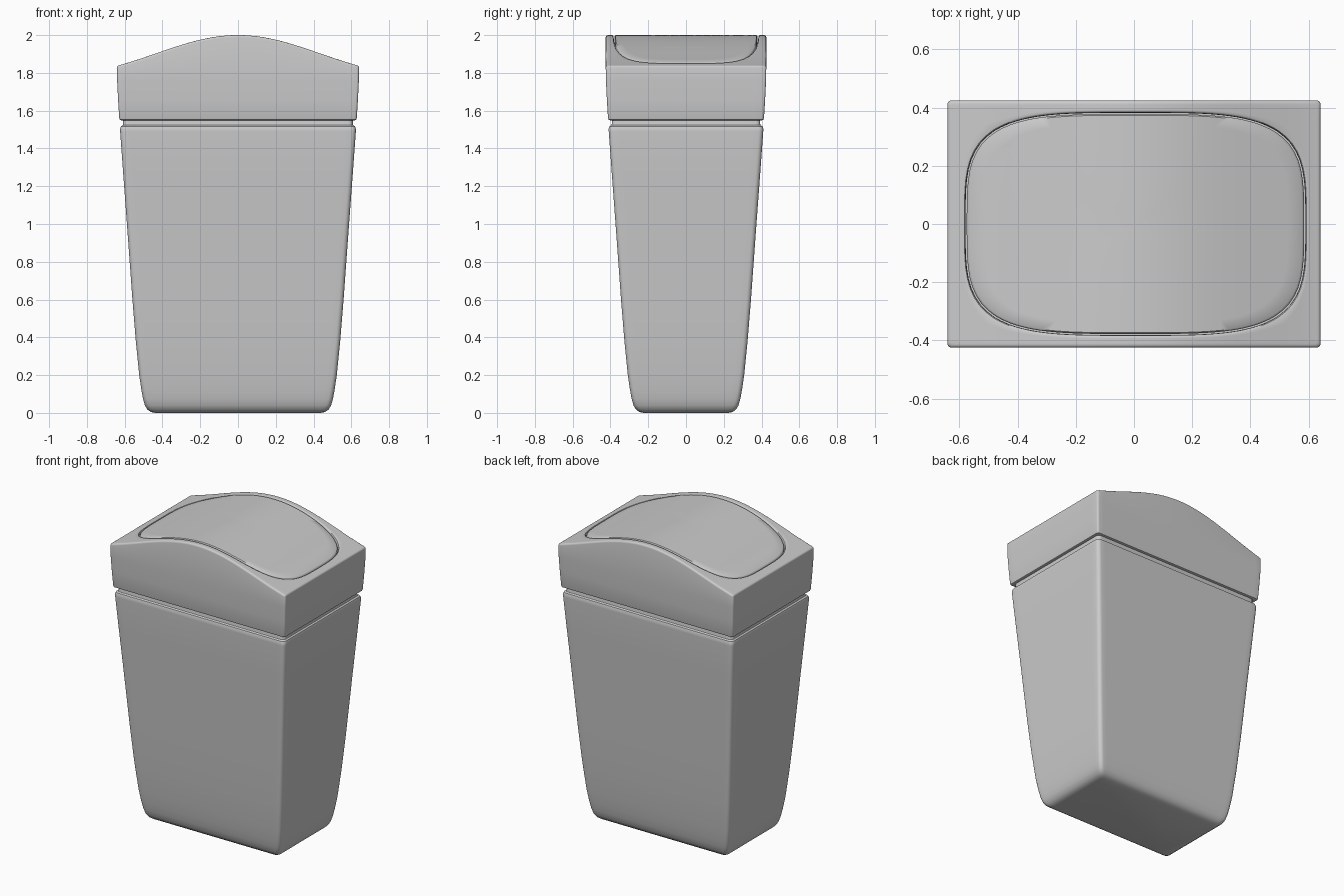
import bpy, bmesh, math

if "Cube" in bpy.data.objects:
    bpy.data.objects.remove(bpy.data.objects["Cube"])

NX, NY, NC = 40, 20, 5          # segments on long side, short side, corner
CX = 0.005                      # flap centre in x


def top(x):
    """Height of the arched lid top."""
    u = min(abs(x) / 0.63, 1.0)
    f = 0.7 * math.cos(math.pi / 2 * u) + 0.15 * (1 + math.cos(math.pi * u))
    return 1.84 + 0.16 * f


def rect(hx, hy, r):
    """Rounded rectangle outline, counter-clockwise."""
    pts = []
    corners = [(1, 1, NX), (-1, 1, NY), (-1, -1, NX), (1, -1, NY)]
    for k, (sx, sy, n) in enumerate(corners):
        cx, cy = sx * (hx - r), sy * (hy - r)
        for i in range(NC + 1):
            a = math.pi / 2 * (k + i / NC)
            pts.append((cx + r * math.cos(a), cy + r * math.sin(a)))
        tx, ty, _ = corners[(k + 1) % 4]
        x0, y0 = pts[-1]
        a = math.pi / 2 * (k + 1)
        x1 = tx * (hx - r) + r * math.cos(a)
        y1 = ty * (hy - r) + r * math.sin(a)
        for i in range(1, n):
            pts.append((x0 + (x1 - x0) * i / n, y0 + (y1 - y0) * i / n))
    return pts


def oval(a, b, n=3.8):
    """Superellipse outline matched point for point to the lid outline."""
    pts = []
    for x, y in rect(0.64, 0.425, 0.01):
        s = (abs(x / a) ** n + abs(y / b) ** n) ** (-1 / n)
        pts.append((x * s + CX, y * s))
    return pts


def at(pts, z):
    return [(x, y, z) for x, y in pts]


def on_top(pts, dz=0.0):
    return [(x, y, top(x) + dz) for x, y in pts]


def mix(p, q, t):
    return [(a + (c - a) * t, b + (d - b) * t) for (a, b), (c, d) in zip(p, q)]


def loft(name, rings, cap_start=False, cap_end=False, closed=False):
    """Skin a stack of matching outlines into one smooth object."""
    bm = bmesh.new()
    loops = [[bm.verts.new(p) for p in ring] for ring in rings]
    pairs = list(zip(loops, loops[1:]))
    if closed:
        pairs.append((loops[-1], loops[0]))
    for a, b in pairs:
        for i in range(len(a)):
            j = (i + 1) % len(a)
            bm.faces.new((a[i], a[j], b[j], b[i]))
    if cap_start:
        bm.faces.new(loops[0][::-1])
    if cap_end:
        bm.faces.new(loops[-1])
    bmesh.ops.recalc_face_normals(bm, faces=bm.faces)
    mesh = bpy.data.meshes.new(name)
    bm.to_mesh(mesh)
    bm.free()
    ob = bpy.data.objects.new(name, mesh)
    bpy.context.collection.objects.link(ob)
    bpy.ops.object.select_all(action='DESELECT')
    ob.select_set(True)
    bpy.context.view_layer.objects.active = ob
    bpy.ops.object.shade_smooth_by_angle(angle=math.radians(40))
    return ob


# Tapered bin body with rounded base, shoulder and recessed neck
profile = [(0.44, 0.0), (0.462, 0.005), (0.48, 0.018), (0.493, 0.04),
           (0.503, 0.075), (0.512, 0.125), (0.523, 0.2), (0.541, 0.38),
           (0.559, 0.6), (0.588, 1.0), (0.608, 1.27), (0.624, 1.49),
           (0.624, 1.505), (0.620, 1.517), (0.610, 1.523), (0.608, 1.53),
           (0.608, 1.57)]
loft("bin_body", [at(rect(hx, hx - 0.215, 0.025), z) for hx, z in profile],
     cap_start=True, cap_end=True)

# Lid: skirt, rounded upper edge, arched top with an oval opening
R = 0.012
rings = [at(rect(0.600, 0.385, 0.01), 1.552)]
for hx, z in [(0.619, 1.549), (0.626, 1.552), (0.629, 1.562),
              (0.635, 1.66), (0.640, 1.76)]:
    rings.append(at(rect(hx, hx - 0.216, 0.012), z))
for i in range(5):
    a = math.pi / 2 * i / 4
    d = R * (1 - math.cos(a))
    rings.append(on_top(rect(0.641 - d, 0.425 - d, 0.014), R * math.sin(a) - R))
rim = rect(0.641 - R, 0.425 - R, 0.014)
lip = oval(0.592, 0.390)
rings += [on_top(mix(rim, lip, i / 6)) for i in range(1, 7)]
rings += [on_top(oval(0.588, 0.386), -0.002),
          on_top(oval(0.585, 0.383), -0.008),
          on_top(oval(0.584, 0.382), -0.03)]
loft("lid", rings)

# Swing flap filling the opening, following the same arch
rings = [on_top(oval(0.580 * s, 0.378 * s), dz) for s, dz in
         [(1.0, -0.03), (1.0, -0.008), (0.996, -0.003), (0.988, 0.0)]]
rings += [on_top(oval(0.580 * s, 0.378 * s)) for s in
          [0.9, 0.8, 0.7, 0.6, 0.5, 0.4, 0.3, 0.2, 0.1, 0.02]]
loft("swing_flap", rings, cap_end=True)
